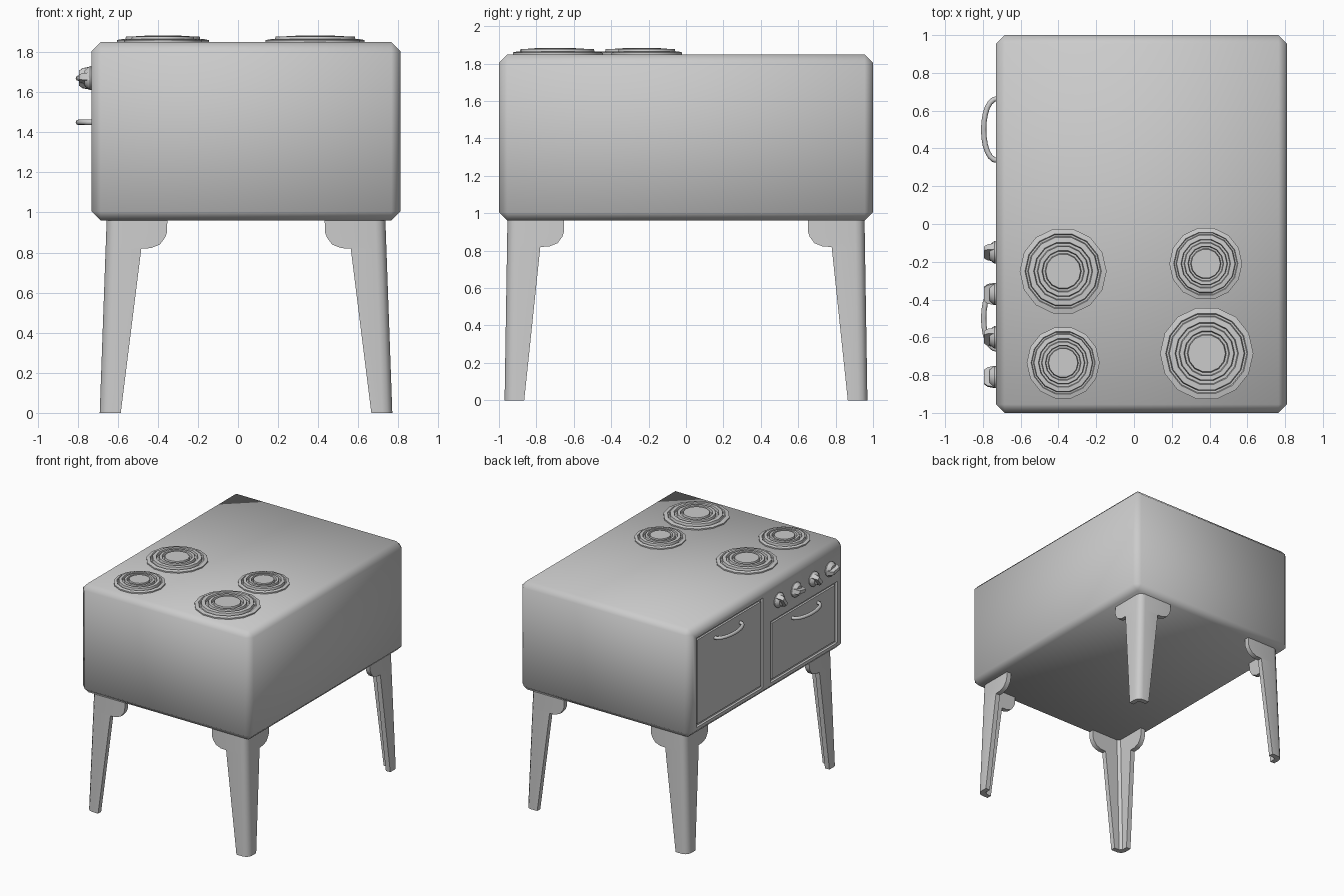
import bpy, bmesh
from math import sin, cos, pi, radians
from mathutils import Matrix, Vector

if "Cube" in bpy.data.objects:
    bpy.data.objects.remove(bpy.data.objects["Cube"])

CX = 0.04       # centre of the body in x
FACE = -0.73    # door side of the body


def finish(name, bm, angle=35):
    bmesh.ops.recalc_face_normals(bm, faces=bm.faces)
    me = bpy.data.meshes.new(name)
    bm.to_mesh(me)
    bm.free()
    ob = bpy.data.objects.new(name, me)
    bpy.context.collection.objects.link(ob)
    smooth(ob, angle)
    return ob


def smooth(ob, angle):
    bpy.ops.object.select_all(action='DESELECT')
    ob.select_set(True)
    bpy.context.view_layer.objects.active = ob
    bpy.ops.object.shade_smooth_by_angle(angle=radians(angle))


def box_bm(lo, hi, bevel=0):
    bm = bmesh.new()
    lo, hi = Vector(lo), Vector(hi)
    bmesh.ops.create_cube(bm, size=1, matrix=Matrix.Translation((lo + hi) / 2)
                          @ Matrix.Diagonal((*(hi - lo), 1)))
    if bevel:
        bmesh.ops.bevel(bm, geom=bm.edges[:], offset=bevel, segments=1, affect='EDGES')
    return bm


def loft(bm, rings):
    """Skin a list of equal-length point rings and cap both ends."""
    vs = [[bm.verts.new(p) for p in r] for r in rings]
    n = len(vs[0])
    for a, b in zip(vs, vs[1:]):
        for i in range(n):
            bm.faces.new((a[i], a[(i + 1) % n], b[(i + 1) % n], b[i]))
    bm.faces.new(vs[0])
    bm.faces.new(vs[-1])


def lathe(bm, profile, sides, matrix):
    loft(bm, [[matrix @ Vector((r * cos(2 * pi * i / sides), r * sin(2 * pi * i / sides), h))
               for i in range(sides)] for r, h in profile])


# Body with chamfered edges
body = finish("body", box_bm((FACE, -1, 0.96), (0.81, 1, 1.85), 0.045), 50)

# Doors: recess in the body, panel inside it
doors = {"tall_door": (0.05, 0.91, 1.03, 1.76), "short_door": (-0.91, -0.05, 1.03, 1.53)}
for name, (y0, y1, z0, z1) in doors.items():
    cutter = finish("cutter", box_bm((FACE - 0.1, y0, z0), (FACE + 0.02, y1, z1)))
    cutter.hide_render = True
    mod = body.modifiers.new("recess", 'BOOLEAN')
    mod.operation, mod.solver, mod.object = 'DIFFERENCE', 'EXACT', cutter
    bpy.context.view_layer.objects.active = body
    bpy.ops.object.modifier_apply(modifier=mod.name)
    bpy.data.objects.remove(cutter)
    g = 0.022
    finish(name, box_bm((FACE + 0.004, y0 + g, z0 + g), (FACE + 0.03, y1 - g, z1 - g)))
smooth(body, 50)

# Door handles: bowed tubes
for name, y, z in (("tall_door_handle", 0.5, 1.67), ("short_door_handle", -0.5, 1.45)):
    bm = bmesh.new()
    rings = []
    for i in range(13):
        a = pi * i / 12
        c = Vector((FACE + 0.015 - 0.081 * sin(a) ** 0.8, y - 0.165 * cos(a), z))
        t = Vector((-0.081 * cos(a), 0.165 * sin(a), 0)).normalized()
        side = Vector((t.y, -t.x, 0))
        rings.append([c + 0.014 * (side * cos(k * pi / 4) + Vector((0, 0, 1)) * sin(k * pi / 4))
                      for k in range(8)])
    loft(bm, rings)
    finish(name, bm, 50)

# Knobs: tapered dial with a turned grip bar
for i, (y, turn) in enumerate(((-0.15, 35), (-0.37, 80), (-0.60, 40), (-0.81, 100))):
    m = (Matrix.Translation((FACE, y, 1.67)) @ Matrix.Rotation(-pi / 2, 4, 'Y')
         @ Matrix.Rotation(radians(turn), 4, 'Z'))
    bm = bmesh.new()
    lathe(bm, [(0.056, -0.01), (0.06, 0.008), (0.054, 0.018), (0.038, 0.036)], 14, m)
    loft(bm, [[m @ Vector((sx * l, sy * w, h)) for sx, sy in ((1, 1), (-1, 1), (-1, -1), (1, -1))]
              for l, w, h in ((0.056, 0.019, 0.01), (0.05, 0.017, 0.045), (0.036, 0.013, 0.064))])
    finish(f"knob_{i + 1}", bm)

# Burners: stepped concentric coils
COILS = [(1, -0.01), (1, 0.010), (0.88, 0.016), (0.86, 0.008), (0.82, 0.008), (0.80, 0.027),
         (0.68, 0.029), (0.66, 0.012), (0.60, 0.012), (0.58, 0.031), (0.49, 0.031),
         (0.47, 0.012), (0.42, 0.012), (0.40, 0.033), (0.30, 0.033)]
for i, (x, y, r) in enumerate(((-0.375, -0.25, 0.23), (0.38, -0.21, 0.193),
                               (-0.375, -0.735, 0.193), (0.385, -0.685, 0.247))):
    bm = bmesh.new()
    lathe(bm, [(r * f, h) for f, h in COILS], 14, Matrix.Translation((x, y, 1.85)))
    finish(f"burner_{i + 1}", bm)

# Legs: tapered L-section with a rounded outer corner and bracket at the top
LEVELS = [(0, 0.105), (0.82, 0.178), (0.822, 0.225), (0.84, 0.27), (0.875, 0.295),
          (0.90, 0.303), (0.97, 0.303)]      # height, flange width
T, R, F = 0.04, 0.05, 0.02                   # thickness, outer radius, inner fillet


def section(w):
    arc = [(R - R * cos(a), R - R * sin(a)) for a in (0, pi / 6, pi / 3, pi / 2)]
    return arc + [(w, 0), (w, T), (T + F, T), (T, T + F), (T, w), (0, w)]


for name, sx, sy in (("front_left_leg", -1, -1), ("front_right_leg", 1, -1),
                     ("back_left_leg", -1, 1), ("back_right_leg", 1, 1)):
    bm = bmesh.new()
    loft(bm, [[(CX + sx * (0.73 - 0.036 * z - u), sy * (0.97 - 0.016 * z - v), z)
               for u, v in section(w)] for z, w in LEVELS])
    finish(name, bm)
